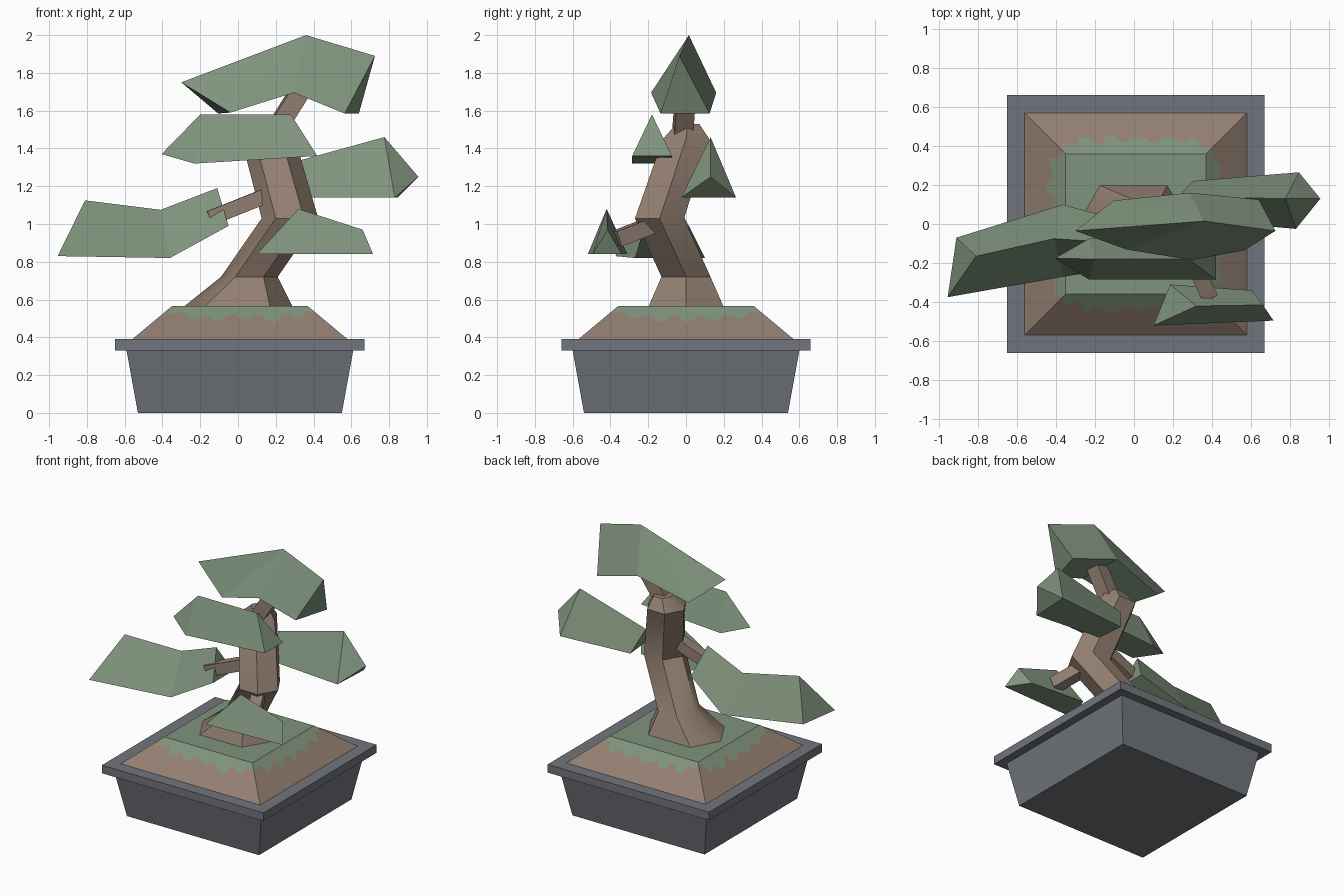
import bpy, bmesh, math, random
from mathutils import Vector

if "Cube" in bpy.data.objects:
    bpy.data.objects.remove(bpy.data.objects["Cube"])

random.seed(4)


def material(name, rgb):
    m = bpy.data.materials.new(name)
    m.diffuse_color = (*rgb, 1)
    m.use_nodes = True
    m.node_tree.nodes["Principled BSDF"].inputs["Base Color"].default_value = m.diffuse_color
    return m


GREEN = material("leaf_green", (0.215, 0.295, 0.205))
BROWN = material("bark_brown", (0.29, 0.212, 0.165))
GREY = material("pot_grey", (0.165, 0.178, 0.2))


def finish(bm, name, mats):
    bmesh.ops.remove_doubles(bm, verts=bm.verts, dist=0.0005)
    bmesh.ops.recalc_face_normals(bm, faces=bm.faces)
    me = bpy.data.meshes.new(name)
    bm.to_mesh(me)
    bm.free()
    for m in mats:
        me.materials.append(m)
    ob = bpy.data.objects.new(name, me)
    bpy.context.collection.objects.link(ob)
    return ob


def loft(name, sections, mat):
    """Skin a row of equal-sized cross-sections and cap both ends."""
    bm = bmesh.new()
    rings = [[bm.verts.new(p) for p in s] for s in sections]
    n = len(rings[0])
    for a, b in zip(rings, rings[1:]):
        for i in range(n):
            j = (i + 1) % n
            bm.faces.new((a[i], a[j], b[j], b[i]))
    bm.faces.new(rings[0])
    bm.faces.new(rings[-1])
    return finish(bm, name, [mat])


def square(h, z):
    return [(0.01 + sx * h, sy * h, z) for sx, sy in ((-1, -1), (1, -1), (1, 1), (-1, 1))]


def hexagon(x, y, z, r):
    return [(x + r * math.cos(k * math.pi / 3), y + r * math.sin(k * math.pi / 3), z)
            for k in range(6)]


def branch(name, a, b, w):
    a, b = Vector(a), Vector(b)
    q = (b - a).to_track_quat('Z', 'Y')
    loft(name, [[p + q @ Vector((sx * w, sy * w, 0)) for sx, sy in
                 ((-1, -1), (1, -1), (1, 1), (-1, 1))] for p in (a, b)], BROWN)


# Pot with overhanging rim
loft("pot", [square(h, z) for h, z in
             ((0.54, 0), (0.60, 0.33), (0.66, 0.33), (0.66, 0.39), (0.56, 0.39))], GREY)

# Soil mound: flat top and sloped sides, moss down to a ragged line
bm = bmesh.new()
SIDE = 24
rim = []
for k in range(4):
    for i in range(SIDE):
        t = 2 * i / SIDE - 1
        c, s = [(1, 0), (0, 1), (-1, 0), (0, -1)][k]
        edge = 0.435 - 0.055 * abs(t) ** 5 + 0.022 * math.sin(i * 1.6 + k) + random.uniform(-0.012, 0.012)
        rim.append((c * t + s, s * t - c, max(edge, 0.368)))


def soil_ring(half):
    out = []
    for u, v, e in rim:
        h = half or e
        z = 0.39 + 0.175 * (0.57 - h) / 0.21
        out.append(bm.verts.new((0.01 + u * h, v * h, z)))
    return out


rings = [soil_ring(0.36), soil_ring(None), soil_ring(0.57)]
bm.faces.new(rings[0])
for m, (a, b) in enumerate(zip(rings, rings[1:])):
    for i in range(len(rim)):
        j = (i + 1) % len(rim)
        bm.faces.new((a[i], b[i], b[j], a[j])).material_index = m
finish(bm, "soil_and_moss", [GREEN, BROWN])

# Bent six-sided trunk with flared foot
foot = [(0.29, 0, .56), (0.17, 0.2, .56), (-0.18, 0.2, .56),
        (-0.29, 0, .56), (-0.18, -0.2, .56), (0.17, -0.2, .56)]
trunk = loft("trunk", [foot, hexagon(0.06, 0, 0.72, 0.15), hexagon(0.275, -0.14, 1.03, 0.15),
                       hexagon(0.16, 0, 1.45, 0.142), hexagon(0.18, 0.01, 1.53, 0.07)], BROWN)
bpy.context.view_layer.objects.active = trunk
trunk.select_set(True)
bpy.ops.object.shade_smooth_by_angle(angle=math.radians(42))

# Branches
branch("top_branch", (0.17, -0.02, 1.45), (0.34, 0.0, 1.72), 0.05)
branch("left_branch", (0.2, -0.11, 1.17), (-0.15, -0.13, 1.03), 0.04)
branch("front_branch", (0.28, -0.14, 1.01), (0.385, -0.37, 0.92), 0.042)

# Foliage pads: each section is (ridge, front edge, back edge); a tip repeats one point
tip, peak = (-0.30, -0.035, 1.75), (0.36, 0.015, 2.0)
loft("top_foliage", [
    (tip, tip, tip),
    (peak, (-0.04, -0.13, 1.59), (-0.105, 0.12, 1.585)),
    (peak, (0.295, -0.185, 1.695), (0.285, 0.16, 1.695)),
    ((0.725, -0.035, 1.89), (0.565, -0.135, 1.585), (0.64, 0.125, 1.585))], GREEN)

loft("left_foliage", [
    ((-0.81, -0.165, 1.125), (-0.955, -0.375, 0.83), (-0.91, -0.07, 0.83)),
    ((-0.41, -0.075, 1.075), (-0.36, -0.27, 0.82), (-0.365, 0.10, 0.82)),
    ((-0.11, -0.095, 1.19), (-0.05, -0.22, 0.99), (-0.05, 0.015, 0.99))], GREEN)

tip = (-0.405, -0.175, 1.37)
loft("middle_foliage", [
    (tip, tip, tip),
    ((-0.20, -0.18, 1.58), (-0.23, -0.285, 1.32), (-0.23, -0.075, 1.32)),
    ((0.28, -0.18, 1.58), (0.42, -0.285, 1.36), (0.42, -0.075, 1.36))], GREEN)

tip = (0.955, 0.13, 1.25)
loft("right_foliage", [
    ((0.23, 0.14, 1.31), (0.32, 0.02, 1.14), (0.30, 0.22, 1.14)),
    ((0.775, 0.13, 1.46), (0.83, -0.025, 1.14), (0.845, 0.265, 1.14)),
    (tip, tip, tip)], GREEN)

loft("front_foliage", [
    ((0.32, -0.42, 1.08), (0.10, -0.52, 0.84), (0.185, -0.31, 0.84)),
    ((0.66, -0.415, 0.97), (0.715, -0.495, 0.84), (0.605, -0.34, 0.84))], GREEN)
